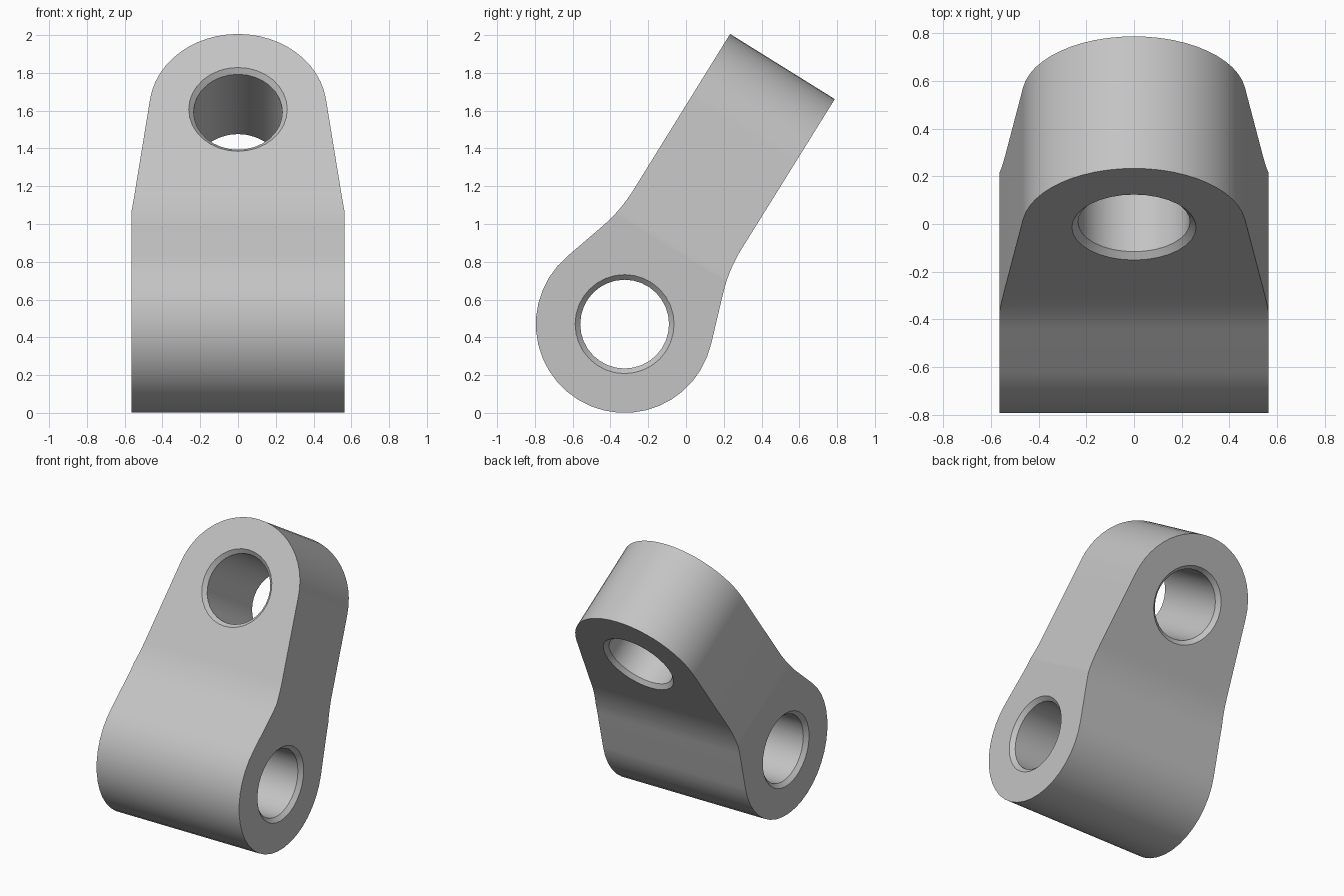
import bpy, bmesh, math
from mathutils import Vector

if "Cube" in bpy.data.objects:
    bpy.data.objects.remove(bpy.data.objects["Cube"])

HALF_W = 0.565                               # half width of the lower barrel
R = 0.47                                     # outer radius of both ends
BORE, CHAMFER = 0.235, 0.027
DEPTH = 0.653                                # arm thickness
X = Vector((1, 0, 0))
UP = Vector((0, 0.528, 0.849)).normalized()  # along the arm
BACK = X.cross(UP) * -1                      # arm front to arm back
if BACK.y < 0:
    BACK = -BACK
EYE = Vector((0, -0.015, 1.607))             # upper hole centre on the front face
AXLE = Vector((0, -0.325, R))                # lower hole centre


def loft(name, rings):
    """Closed solid through a series of equal-length point rings."""
    bm = bmesh.new()
    loops = [[bm.verts.new(p) for p in ring] for ring in rings]
    n = len(loops[0])
    for a, b in zip(loops, loops[1:]):
        for i in range(n):
            j = (i + 1) % n
            bm.faces.new((a[i], a[j], b[j], b[i]))
    bm.faces.new(loops[0])
    bm.faces.new(loops[-1])
    bmesh.ops.recalc_face_normals(bm, faces=bm.faces)
    mesh = bpy.data.meshes.new(name)
    bm.to_mesh(mesh)
    bm.free()
    obj = bpy.data.objects.new(name, mesh)
    bpy.context.collection.objects.link(obj)
    return obj


def arc(centre, radius, a, b, start, stop, steps):
    angles = [math.radians(start + (stop - start) * i / steps) for i in range(steps + 1)]
    return [centre + radius * (a * math.cos(t) + b * math.sin(t)) for t in angles]


def bend(p, corner, q, size=0.13, steps=8):
    """Rounded corner between the lines corner-p and corner-q."""
    s = corner + (p - corner).normalized() * size
    e = corner + (q - corner).normalized() * size
    return [s * (1 - t) ** 2 + corner * 2 * t * (1 - t) + e * t * t
            for t in (i / steps for i in range(steps + 1))]


def bore(name, start, axis, length, a, b):
    """Hole cutter that flares at both mouths."""
    wide = BORE + 2 * CHAMFER
    stations = [(-CHAMFER, wide), (CHAMFER, BORE),
                (length - CHAMFER, BORE), (length + CHAMFER, wide)]
    return loft(name, [arc(start + axis * d, r, a, b, 0, 348.75, 31) for d, r in stations])


def apply_boolean(target, tool, operation):
    tool.hide_render = True
    mod = target.modifiers.new(tool.name, 'BOOLEAN')
    mod.operation, mod.solver, mod.object = operation, 'EXACT', tool
    bpy.context.view_layer.objects.active = target
    bpy.ops.object.modifier_apply(modifier=mod.name)
    bpy.data.objects.remove(tool)


# Side outline: round barrel, two bends, straight leaning arm
Y, Z = Vector((0, 1, 0)), Vector((0, 0, 1))
barrel = arc(AXLE, R, Y, Z, 130, 347, 24)
front_top = EYE + UP * 0.7
back_top = front_top + BACK * DEPTH
front_corner = Vector((0, -0.346, 1.071))
back_corner = Vector((0, 0.226, 0.758))
outline = (barrel + bend(barrel[-1], back_corner, back_top) + [back_top, front_top]
           + bend(front_top, front_corner, barrel[0]))
link = loft("link_body", [[p + X * s for p in outline] for s in (-HALF_W, HALF_W)])

# Face outline: round top, tapering sides, open below
tilt = 7.9
crown = arc(EYE, R, X, UP, tilt, 180 - tilt, 24)
slope = math.tan(math.radians(tilt))
drop = 1.0
wide_x = crown[0].x + drop * slope
hip = [crown[i] - UP * drop + X * (sign * drop * slope) for i, sign in ((-1, -1), (0, 1))]
foot = [EYE - UP * 3 + X * (sign * wide_x) for sign in (-1, 1)]
face = crown + [hip[0], foot[0], foot[1], hip[1]]
apply_boolean(link, loft("taper_envelope", [[p + BACK * d for p in face] for d in (-2, 2)]),
              'INTERSECT')

# Crossing chamfered holes
apply_boolean(link, bore("upper_hole", EYE, BACK, DEPTH, X, UP), 'DIFFERENCE')
apply_boolean(link, bore("lower_hole", AXLE - X * HALF_W, X, 2 * HALF_W, Y, Z), 'DIFFERENCE')

# Plain grey metal
grey = bpy.data.materials.new("light_grey")
grey.use_nodes = True
colour = (0.55, 0.55, 0.55, 1)
grey.diffuse_color = colour
grey.node_tree.nodes["Principled BSDF"].inputs["Base Color"].default_value = colour
link.data.materials.clear()
link.data.materials.append(grey)

# Smooth curves, crisp rims, flat large faces
bpy.ops.object.select_all(action='DESELECT')
link.select_set(True)
bpy.context.view_layer.objects.active = link
bpy.ops.object.shade_smooth_by_angle(angle=math.radians(30))
weighted = link.modifiers.new("flat_faces", 'WEIGHTED_NORMAL')
weighted.keep_sharp = True
